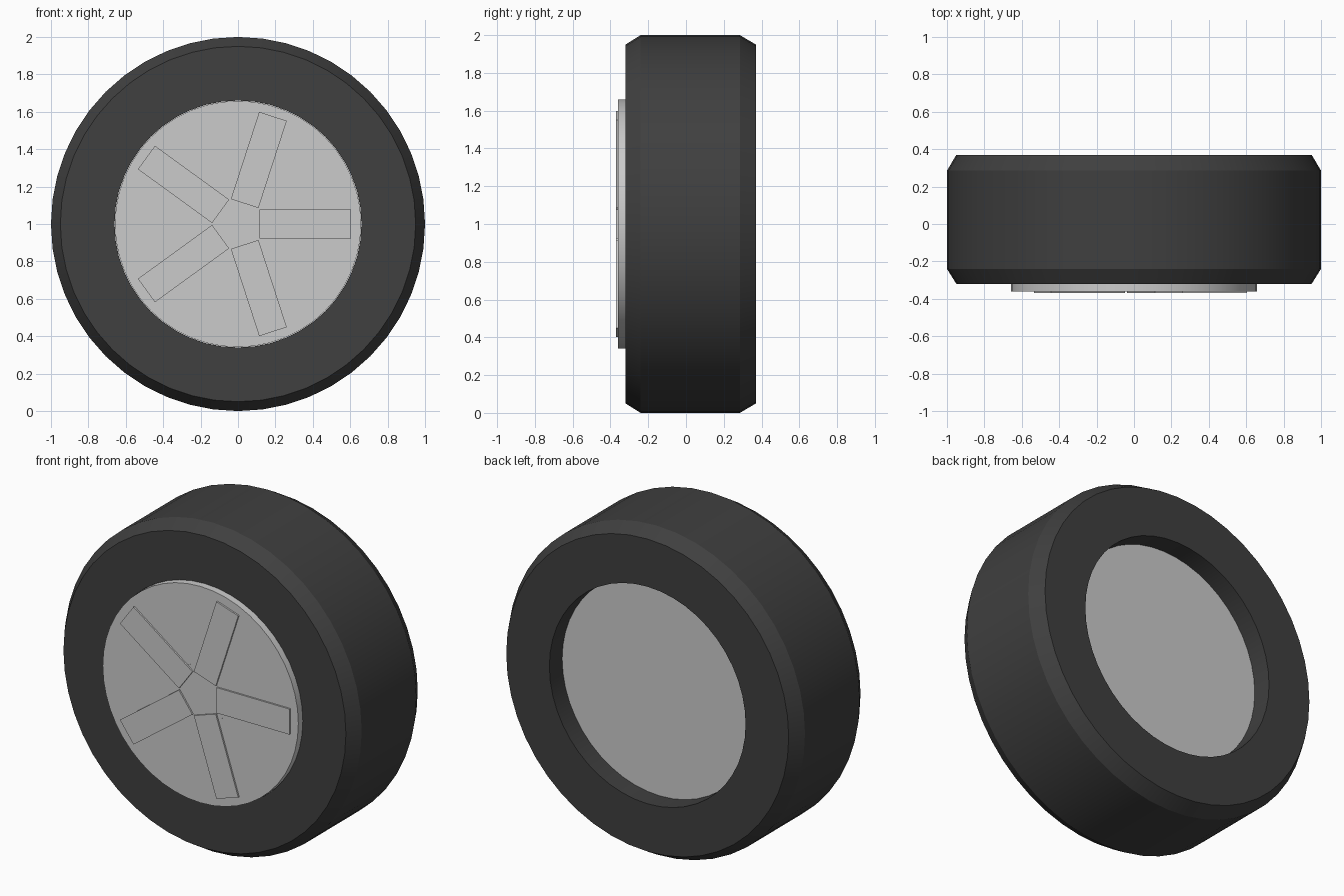
import bpy, bmesh, math
from mathutils import Matrix

if "Cube" in bpy.data.objects:
    bpy.data.objects.remove(bpy.data.objects["Cube"])

SIDES = 48
CENTRE = Matrix.Translation((0, 0, 1))


def finish(bm, name, mat=None):
    bmesh.ops.recalc_face_normals(bm, faces=bm.faces)
    mesh = bpy.data.meshes.new(name)
    bm.to_mesh(mesh)
    bm.free()
    obj = bpy.data.objects.new(name, mesh)
    bpy.context.collection.objects.link(obj)
    if mat:
        mesh.materials.append(mat)
    bpy.ops.object.select_all(action='DESELECT')
    obj.select_set(True)
    bpy.context.view_layer.objects.active = obj
    bpy.ops.object.shade_smooth_by_angle(angle=math.radians(25))
    return obj


def disc(name, radius, y0, y1):
    """Capped cylinder along y, centred on the axle."""
    bm = bmesh.new()
    m = CENTRE @ Matrix.Translation((0, (y0 + y1) / 2, 0)) @ Matrix.Rotation(math.pi / 2, 4, 'X')
    bmesh.ops.create_cone(bm, cap_ends=True, segments=SIDES, radius1=radius,
                          radius2=radius, depth=y1 - y0, matrix=m)
    return finish(bm, name)


rubber = bpy.data.materials.new("rubber")
rubber.diffuse_color = (0.05, 0.05, 0.05, 1)
rubber.use_nodes = True
rubber.node_tree.nodes["Principled BSDF"].inputs["Base Color"].default_value = rubber.diffuse_color

# Tyre: chamfered ring profile (radius, y) revolved around the axle
profile = [(0.66, -0.32), (0.95, -0.32), (1.0, -0.24),
           (1.0, 0.285), (0.95, 0.37), (0.66, 0.37)]
bm = bmesh.new()
rings = []
for i in range(SIDES):
    a = 2 * math.pi * i / SIDES
    rings.append([bm.verts.new((r * math.cos(a), y, 1 + r * math.sin(a)))
                  for r, y in profile])
n = len(profile)
for i in range(SIDES):
    p, q = rings[i], rings[(i + 1) % SIDES]
    for j in range(n):
        k = (j + 1) % n
        bm.faces.new((p[j], p[k], q[k], q[j]))
finish(bm, "tyre", rubber)

# Rim disc, proud of the tyre in front and recessed at the back
disc("rim", 0.658, -0.36, 0.25)

# Hub, flush with the rim face
disc("hub", 0.18, -0.3605, -0.2)

# Five flat spokes
for i in range(5):
    bm = bmesh.new()
    m = (CENTRE @ Matrix.Rotation(2 * math.pi * i / 5, 4, 'Y')
         @ Matrix.Translation((0.36, -0.32, 0))
         @ Matrix.Diagonal((0.49, 0.10, 0.155, 1)))
    bmesh.ops.create_cube(bm, size=1, matrix=m)
    finish(bm, f"spoke_{i + 1}")
